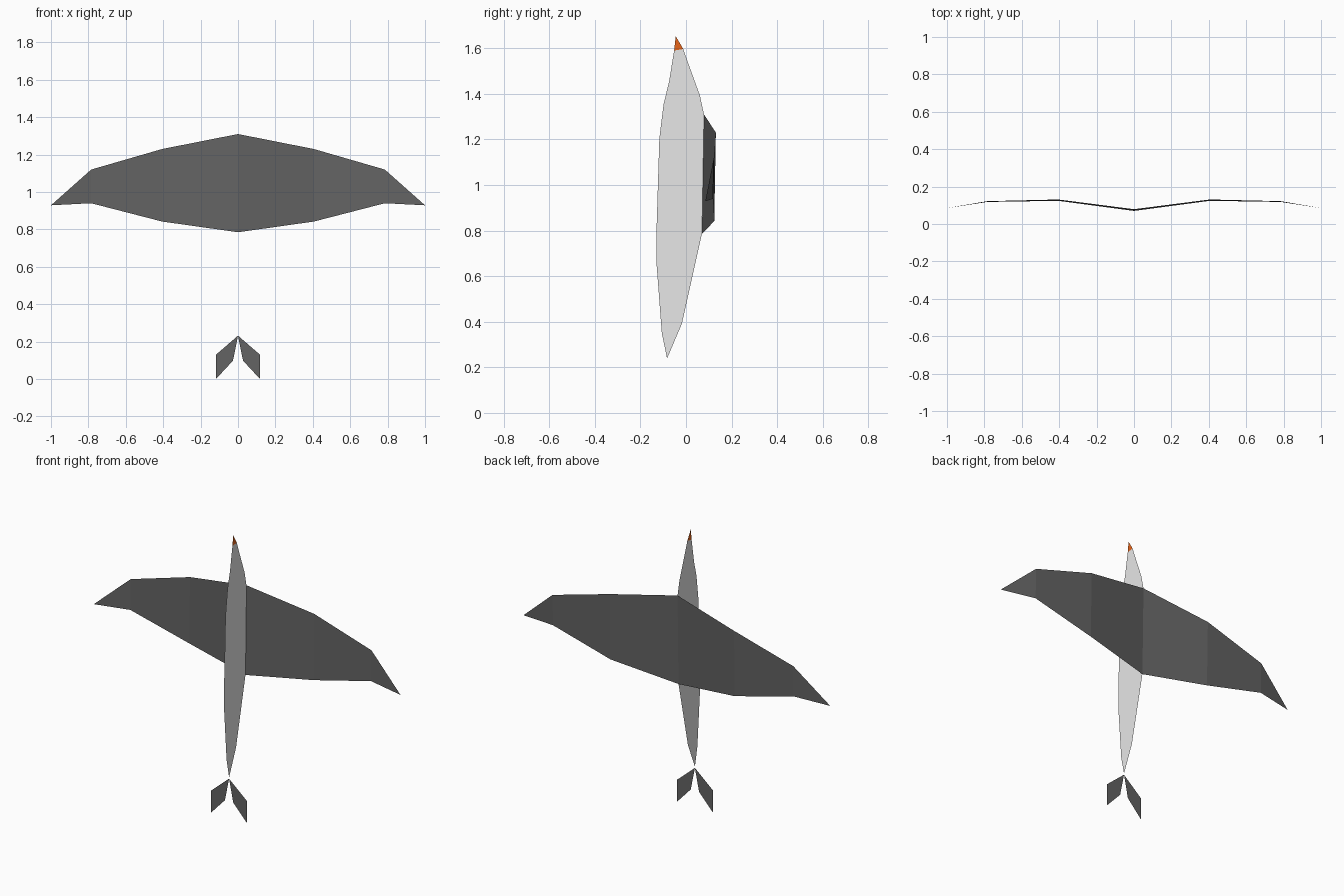
import bpy, bmesh

if "Cube" in bpy.data.objects:
    bpy.data.objects.remove(bpy.data.objects["Cube"], do_unlink=True)


def material(name, rgb):
    m = bpy.data.materials.new(name)
    m.use_nodes = True
    m.diffuse_color = (*rgb, 1)
    m.node_tree.nodes["Principled BSDF"].inputs["Base Color"].default_value = (*rgb, 1)
    return m


DARK = material("dark grey", (0.125, 0.125, 0.125))
PALE = material("pale grey", (0.8, 0.8, 0.8))
ORANGE = material("orange", (0.8, 0.13, 0.01))


def sheet(name, polygons, mat, mirror=False):
    """Flat-faced sheet from point loops, welded and optionally mirrored in x."""
    bm = bmesh.new()
    for loop in polygons:
        bm.faces.new([bm.verts.new(p) for p in loop])
    bmesh.ops.remove_doubles(bm, verts=bm.verts, dist=0.0005)
    mesh = bpy.data.meshes.new(name)
    bm.to_mesh(mesh)
    bm.free()
    mesh.materials.append(mat)
    ob = bpy.data.objects.new(name, mesh)
    bpy.context.collection.objects.link(ob)
    if mirror:
        mod = ob.modifiers.new("Mirror", "MIRROR")
        mod.use_axis[0] = True
        mod.merge_threshold = 0.001
    return ob


# Body: upright profile in the x = 0 plane, as (y, z)
profile = [(-0.083, 0.239), (-0.018, 0.392), (0.07, 0.787), (0.079, 1.309),
           (0.061, 1.393), (-0.003, 1.57), (-0.012, 1.597), (-0.052, 1.59),
           (-0.075, 1.45), (-0.098, 1.357), (-0.117, 1.204), (-0.13, 0.78),
           (-0.13, 0.664), (-0.106, 0.349)]
sheet("body", [[(0, y, z) for y, z in profile]], PALE)

# Beak: triangle capping the body
sheet("beak", [[(0, -0.052, 1.59), (0, -0.012, 1.597), (0, -0.045, 1.653)]], ORANGE)

# Wings: leading and trailing edges at each span station, closed by a tip
lead = [(0, 0.079, 1.31), (0.405, 0.131, 1.23), (0.785, 0.122, 1.12)]
trail = [(0, 0.07, 0.785), (0.405, 0.124, 0.842), (0.785, 0.118, 0.94)]
tip = (1.0, 0.085, 0.929)
panels = [[trail[i], trail[i + 1], lead[i + 1], lead[i]] for i in range(2)]
panels.append([trail[2], tip, lead[2]])
sheet("wings", panels, DARK, mirror=True)

# Forked tail: one swept feather on each side
sheet("tail", [[(0, -0.083, 0.232), (0.027, -0.083, 0.098),
                (0.118, -0.083, 0.0), (0.118, -0.083, 0.13)]], DARK, mirror=True)
